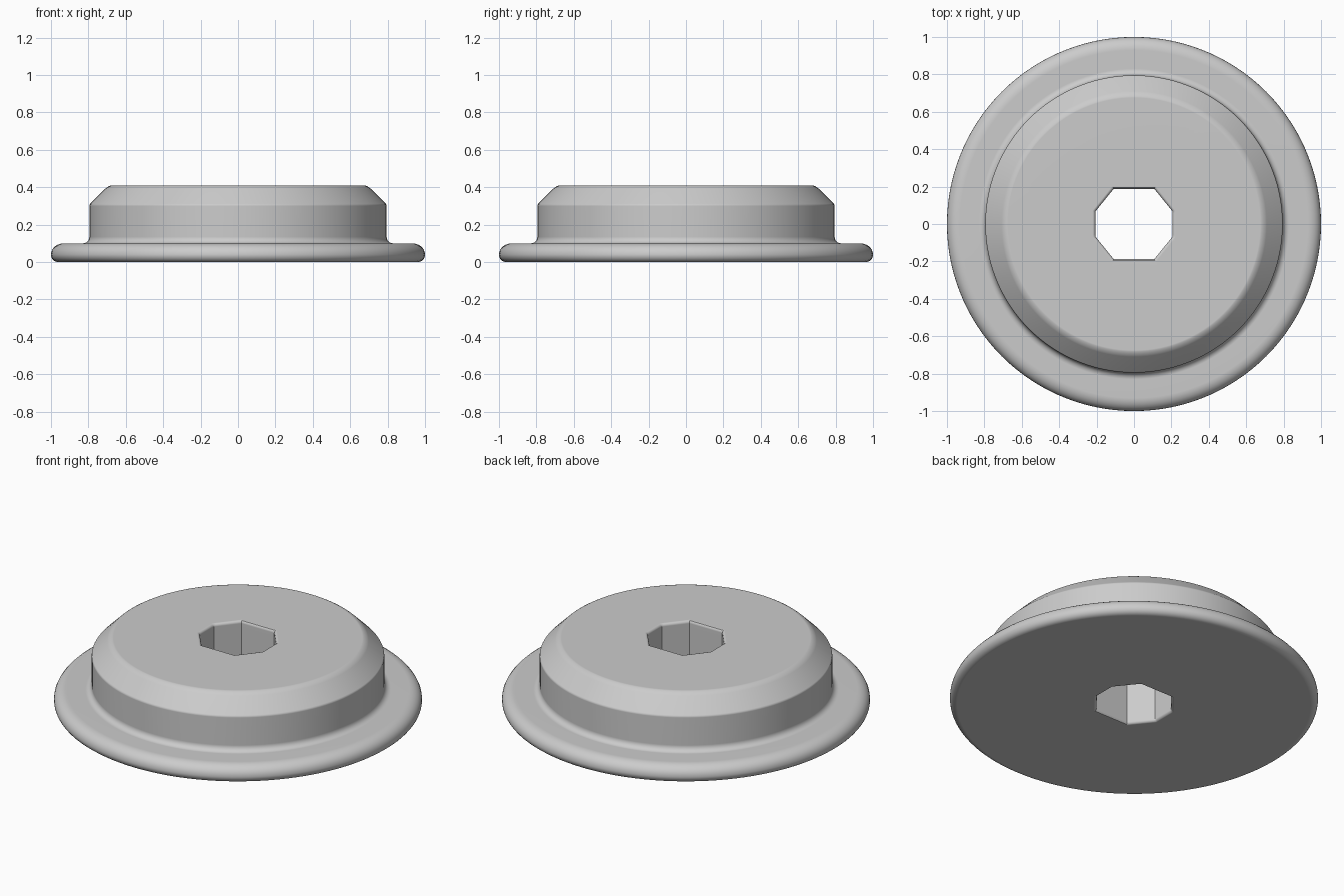
import bpy
import bmesh
from math import sin, cos, radians, pi
from mathutils import Vector

default = bpy.data.objects.get("Cube")
if default:
    bpy.data.objects.remove(default)

SEGMENTS = 120
HOLE_RADIUS = 0.217
HEIGHT = 0.41

# Grey material
grey = bpy.data.materials.new("plain_grey")
grey.use_nodes = True
colour = (0.6, 0.6, 0.6, 1)
grey.diffuse_color = colour
grey.node_tree.nodes["Principled BSDF"].inputs["Base Color"].default_value = colour


def fillet(start, corner, end, steps=6):
    """Rounded corner of the profile, as (radius, height) points."""
    a, c, b = Vector(start), Vector(corner), Vector(end)
    points = []
    for i in range(steps + 1):
        t = i / steps
        # conic weight of a quarter circle
        w = (1 - t) ** 2, 2 * t * (1 - t) * 0.75, t * t
        points.append((a * w[0] + c * w[1] + b * w[2]) / sum(w))
    return points


def circle_ring(bm, radius, z):
    angles = (2 * pi * i / SEGMENTS for i in range(SEGMENTS))
    return [bm.verts.new((radius * cos(a), radius * sin(a), z)) for a in angles]


# Hole outline: two flats joined by faceted arcs
corner_angles = [18, 60, 120, 162, 198, 240, 300, 342, 378]


def hole_ring(bm, radius, z):
    corners = [Vector((radius * cos(radians(a)), radius * sin(radians(a)), z))
               for a in corner_angles]
    ring = []
    for k in range(len(corners) - 1):
        p, q = corners[k], corners[k + 1]
        count = (corner_angles[k + 1] - corner_angles[k]) * SEGMENTS // 360
        ring += [bm.verts.new(p.lerp(q, i / count)) for i in range(count)]
    # start the ring at angle zero, like the circles
    shift = corner_angles[0] * SEGMENTS // 360
    return ring[-shift:] + ring[:-shift]


# Outer profile, from the underside up to the top face
profile = fillet((0.96, 0), (1, 0), (1, 0.04))
profile += fillet((1, 0.04), (1, 0.1), (0.93, 0.1))[1:]
profile += fillet((0.83, 0.1), (0.795, 0.1), (0.795, 0.135))
profile += fillet((0.795, 0.3), (0.795, 0.307), (0.79, 0.312), 2)
profile += fillet((0.71, 0.392), (0.692, HEIGHT), (0.675, HEIGHT), 4)

# Hole profile, from the top face down to the underside
bevel = 0.016
hole_profile = fillet((HOLE_RADIUS + bevel, HEIGHT), (HOLE_RADIUS, HEIGHT),
                      (HOLE_RADIUS, HEIGHT - bevel), 3)
hole_profile += fillet((HOLE_RADIUS, bevel), (HOLE_RADIUS, 0),
                       (HOLE_RADIUS + bevel, 0), 3)

# Flanged hub: loft all rings into one closed body
bm = bmesh.new()
rings = [circle_ring(bm, r, z) for r, z in profile]
rings += [hole_ring(bm, r, z) for r, z in hole_profile]
for k, lower in enumerate(rings):
    upper = rings[(k + 1) % len(rings)]
    for i in range(SEGMENTS):
        j = (i + 1) % SEGMENTS
        bm.faces.new((lower[i], lower[j], upper[j], upper[i]))
bmesh.ops.recalc_face_normals(bm, faces=bm.faces)

mesh = bpy.data.meshes.new("flanged_hub")
bm.to_mesh(mesh)
bm.free()
mesh.materials.append(grey)
hub = bpy.data.objects.new("flanged_hub", mesh)
bpy.context.collection.objects.link(hub)

# Smooth shading with crisp hole facets and clean flat faces
bpy.ops.object.select_all(action='DESELECT')
hub.select_set(True)
bpy.context.view_layer.objects.active = hub
bpy.ops.object.shade_smooth_by_angle(angle=radians(33))
weighted = hub.modifiers.new("weighted_normals", 'WEIGHTED_NORMAL')
weighted.keep_sharp = True
